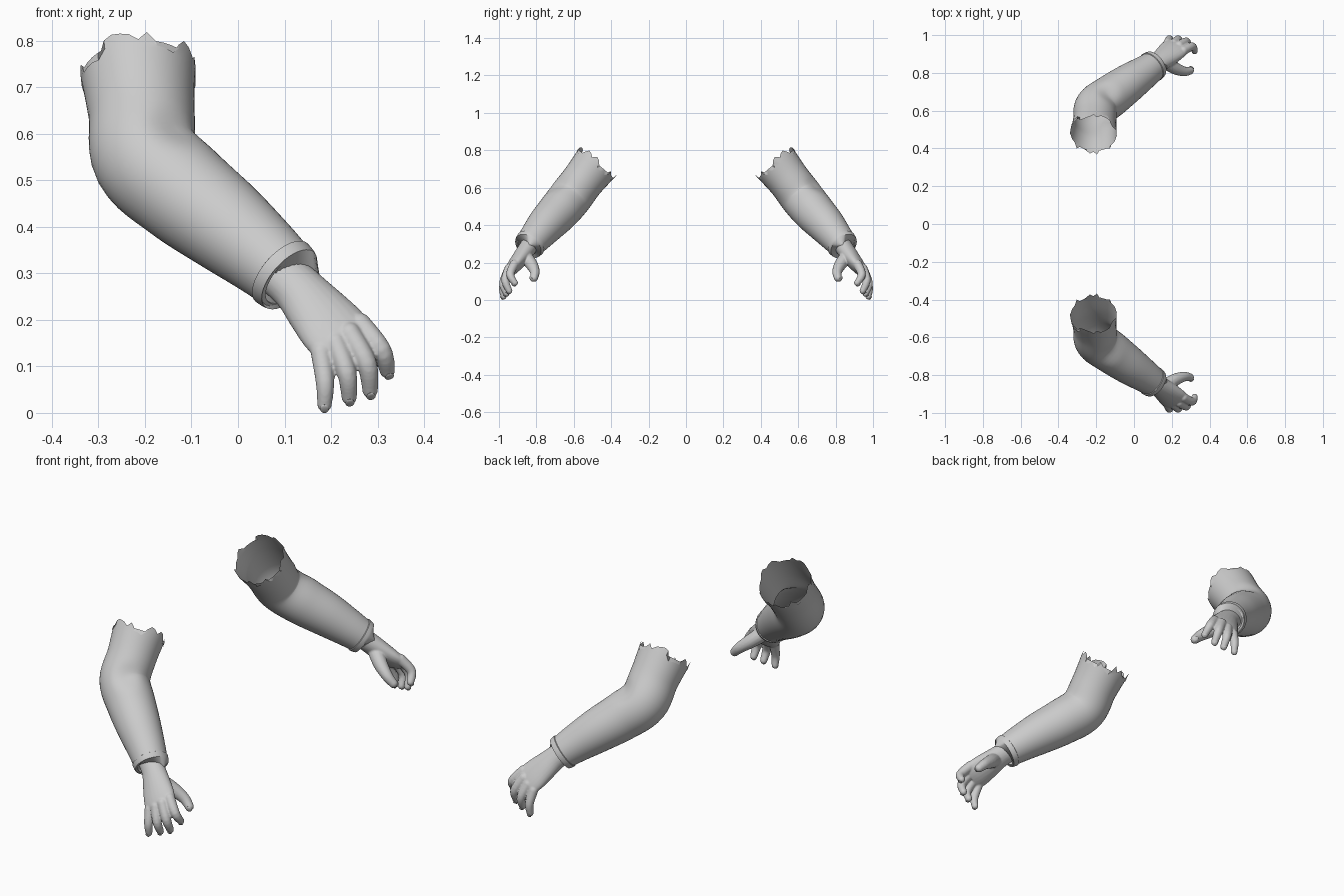
import bpy, bmesh, math, random
from mathutils import Vector, Matrix

if "Cube" in bpy.data.objects:
    bpy.data.objects.remove(bpy.data.objects["Cube"])

random.seed(4)
grey = bpy.data.materials.new("plain_grey")
grey.diffuse_color = (0.6, 0.6, 0.6, 1)
grey.use_nodes = True
grey.node_tree.nodes["Principled BSDF"].inputs["Base Color"].default_value = grey.diffuse_color


def spline(keys, steps):
    """Catmull-Rom interpolation of tuples (x, y, z, half_width, half_depth)."""
    k = [keys[0]] + keys + [keys[-1]]
    out = []
    for i in range(1, len(k) - 2):
        for s in range(steps):
            t = s / steps
            out.append([0.5 * (2 * b + (c - a) * t + (2 * a - 5 * b + 4 * c - d) * t * t
                               + (3 * b - a - 3 * c + d) * t ** 3)
                        for a, b, c, d in zip(k[i - 1], k[i], k[i + 1], k[i + 2])])
    return out + [list(keys[-1])]


def loft(bm, pts, ref, sides, caps=True):
    """Skin elliptical rings along a path; returns the rings and path tangents."""
    rings, tangents = [], []
    for i, p in enumerate(pts):
        c = Vector(p[:3])
        t = (Vector(pts[min(i + 1, len(pts) - 1)][:3]) - Vector(pts[max(i - 1, 0)][:3])).normalized()
        u = (ref - t * ref.dot(t)).normalized()
        v = t.cross(u)
        rings.append([bm.verts.new(c + u * p[3] * math.cos(a) + v * p[4] * math.sin(a))
                      for a in (2 * math.pi * j / sides for j in range(sides))])
        tangents.append(t)
    for r, q in zip(rings, rings[1:]):
        for j in range(sides):
            n = (j + 1) % sides
            bm.faces.new((r[j], r[n], q[n], q[j]))
    if caps:
        bm.faces.new(rings[0][::-1])
        bm.faces.new(rings[-1])
    return rings, tangents


def finish(bm, name):
    bmesh.ops.recalc_face_normals(bm, faces=bm.faces)
    me = bpy.data.meshes.new(name)
    bm.to_mesh(me)
    bm.free()
    me.materials.append(grey)
    ob = bpy.data.objects.new(name, me)
    bpy.context.collection.objects.link(ob)
    bpy.context.view_layer.objects.active = ob
    ob.select_set(True)
    bpy.ops.object.shade_smooth_by_angle(angle=math.radians(40))
    ob.select_set(False)
    return ob


def mirror(ob):
    m = ob.modifiers.new("other_side", 'MIRROR')
    m.use_axis = (False, True, False)
    m.use_mirror_merge = False


# Sleeve: bent open tube with a torn upper rim
keys = [(-0.215, -0.475, 0.735, .124), (-0.207, -0.55, 0.64, .114), (-0.197, -0.62, 0.548, .116),
        (-0.12, -0.68, 0.475, .112), (-0.03, -0.745, 0.405, .102), (0.05, -0.80, 0.34, .088),
        (0.108, -0.842, 0.289, .077)]
path = spline([k + (k[3],) for k in keys], 6)
bm = bmesh.new()
rings, tans = loft(bm, path, Vector((1, 0, 0)), 40, caps=False)
for v in rings[0]:
    v.co += tans[0] * random.uniform(-0.022, 0.04)
# crease on the inside of the elbow
crease = Vector((-0.135, -0.695, 0.61))
for v in bm.verts:
    d = (v.co - crease).length
    if d < 0.07:
        v.co += Vector((-0.3, 0.6, -0.6)) * 0.014 * (1 - d / 0.07)
# cuff turned inwards towards the wrist
end, axis, last = Vector(path[-1][:3]), tans[-1], rings[-1]
for scale, shift in ((0.86, 0.002), (0.84, -0.035)):
    ring = [bm.verts.new(end + (v.co - end) * scale + axis * shift) for v in rings[-1]]
    for j in range(40):
        n = (j + 1) % 40
        bm.faces.new((last[j], last[n], ring[n], ring[j]))
    last = ring
mirror(finish(bm, "sleeve"))

# Raised hem around the cuff
bm = bmesh.new()
hem = [(*(end + axis * s), r, r) for s, r in
       ((-0.026, .077), (-0.022, .084), (-0.006, .082), (0.004, .079), (0.004, .066))]
loft(bm, hem, Vector((1, 0, 0)), 40, caps=False)
mirror(finish(bm, "cuff_hem"))

# Hand: palm, fingers and thumb fused into one skin
bm = bmesh.new()
palm = [(0.085, -0.828, 0.306, .055, .048), (0.13, -0.855, 0.265, .057, .047),
        (0.17, -0.888, 0.22, .068, .044), (0.205, -0.92, 0.18, .076, .037),
        (0.225, -0.94, 0.155, .072, .029), (0.237, -0.95, 0.138, .058, .018)]
loft(bm, spline(palm, 4), Vector((0.1, 0.05, 0.06)), 24)
digits = {
    "index": [(0.262, -0.918, 0.19, .025), (0.308, -0.94, 0.135, .022), (0.321, -0.915, 0.091, .017)],
    "middle": [(0.24, -0.945, 0.17, .025), (0.277, -0.966, 0.105, .022), (0.284, -0.945, 0.048, .017)],
    "ring": [(0.21, -0.955, 0.15, .024), (0.234, -0.978, 0.085, .021), (0.239, -0.96, 0.034, .017)],
    "little": [(0.178, -0.96, 0.13, .022), (0.187, -0.98, 0.065, .020), (0.186, -0.975, 0.018, .016)],
    "thumb": [(0.16, -0.862, 0.235, .037), (0.215, -0.826, 0.19, .033),
              (0.265, -0.808, 0.15, .026), (0.297, -0.812, 0.118, .021)],
}
nails = bmesh.new()
for pts in digits.values():
    loft(bm, spline([p + (p[3],) for p in pts], 5), Vector((1, 0.3, 0.2)), 14)
    for p in (pts[0], pts[-1]):
        bmesh.ops.create_uvsphere(bm, u_segments=14, v_segments=10, radius=p[3],
                                  matrix=Matrix.Translation(p[:3]))
    # small oval nail near the tip, on the outer side
    tip, before = Vector(pts[-1][:3]), Vector(pts[-2][:3])
    t = (tip - before).normalized()
    out = (Vector((0, -1, 0.2)) - t * Vector((0, -1, 0.2)).dot(t)).normalized()
    facing = (out + t * 0.7).normalized()
    side = t.cross(facing).normalized()
    up = facing.cross(side)
    rot = Matrix((side, up, facing)).transposed().to_4x4()
    r = pts[-1][3]
    bmesh.ops.create_uvsphere(nails, u_segments=12, v_segments=8, radius=1,
                              matrix=Matrix.Translation(tip + facing * r * 0.9) @ rot
                              @ Matrix.Diagonal((r * .6, r * .75, r * .2, 1)))
hand = finish(bm, "hand")
skin = hand.modifiers.new("fuse", 'REMESH')
skin.mode = 'VOXEL'
skin.voxel_size = 0.004
skin.use_smooth_shade = True
relax = hand.modifiers.new("relax", 'SMOOTH')
relax.factor = 0.5
relax.iterations = 5
mirror(hand)
mirror(finish(nails, "nails"))
